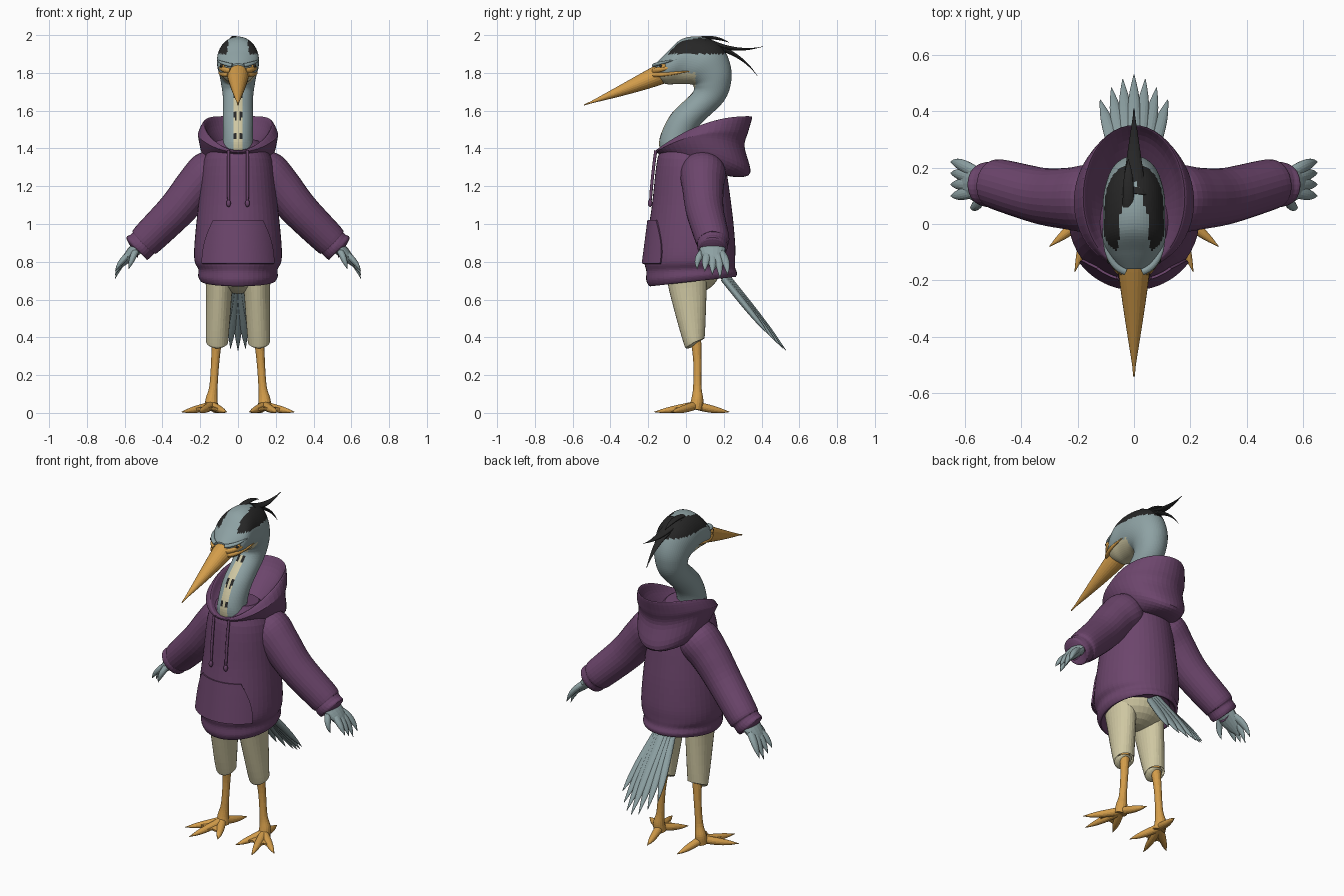
import bpy, bmesh
from math import sin, cos, asin, pi
from mathutils import Vector

if "Cube" in bpy.data.objects:
    bpy.data.objects.remove(bpy.data.objects["Cube"])


def material(name, red, green, blue):
    created = bpy.data.materials.new(name)
    created.use_nodes = True
    colour = (red, green, blue, 1)
    created.diffuse_color = colour
    created.node_tree.nodes["Principled BSDF"].inputs["Base Color"].default_value = colour
    return created


PURPLE = material("plum cloth", .15, .06, .15)
GREY = material("blue grey feather", .27, .36, .37)
BLACK = material("black feather", .02, .02, .02)
CREAM = material("cream", .62, .57, .36)
ORANGE = material("orange skin", .66, .34, .07)
ACROSS = Vector((1, 0, 0))
ALONG = Vector((0, 1, 0))
built = []


def make(name, verts, faces, mat, mirror=False, thick=0):
    """Mesh object, optionally mirrored across x or given a thickness."""
    mesh = bpy.data.meshes.new(name)
    mesh.from_pydata(verts, [], faces)
    bm = bmesh.new()
    bm.from_mesh(mesh)
    bmesh.ops.recalc_face_normals(bm, faces=bm.faces)
    bm.to_mesh(mesh)
    bm.free()
    mesh.materials.append(mat)
    part = bpy.data.objects.new(name, mesh)
    bpy.context.collection.objects.link(part)
    if thick:
        solid = part.modifiers.new("thickness", "SOLIDIFY")
        solid.thickness, solid.offset = thick, 0
    if mirror:
        part.modifiers.new("mirror", "MIRROR")
    built.append(part)
    return part


def blend(rings, steps):
    """Catmull-Rom interpolation from ring to ring."""
    result, last = [], len(rings) - 1
    for i in range(last):
        group = (rings[max(i - 1, 0)], rings[i], rings[i + 1], rings[min(i + 2, last)])
        for step in range(steps):
            t = step / steps
            result.append([b + (c - a) * (t / 2) + (a * 2 - b * 5 + c * 4 - d) * (t * t / 2)
                           + (b * 3 - a - c * 3 + d) * (t ** 3 / 2)
                           for a, b, c, d in zip(*group)])
    return result + [rings[-1]]


def loft(name, rings, mat, steps=5, closed=True, **options):
    rings = blend(rings, steps)
    count, faces = len(rings[0]), []
    for row in range(0, (len(rings) - 1) * count, count):
        for j in range(count if closed else count - 1):
            k = (j + 1) % count
            faces.append((row + j, row + k, row + count + k, row + count + j))
    verts = [point for ring in rings for point in ring]
    if closed:
        faces.append(range(count))
        faces.append(range(len(verts) - count, len(verts)))
    return make(name, verts, faces, mat, **options)


def hoop(front_y, front_z, back_y, back_z, half, arch=0, span=None, count=48):
    """Ellipse through a front and a back point, with its sides raised by arch."""
    front, back = Vector((0, front_y, front_z)), Vector((0, back_y, back_z))
    if span:
        angles = [asin(span / half) * (2 * j / (count - 1) - 1) for j in range(count)]
    else:
        angles = [2 * pi * j / count for j in range(count)]
    return [(front + back) / 2 + (front - back) / 2 * cos(angle)
            + Vector((half * sin(angle), 0, arch * sin(angle) ** 2)) for angle in angles]


def tube(name, path, mat, side=ACROSS, count=16, steps=5, **options):
    """Sweep along points of x, y, z, half width and, if it differs, half depth."""
    rings, centres = [], [Vector(point[:3]) for point in path]
    for i, (centre, point) in enumerate(zip(centres, path)):
        tangent = (centres[min(i + 1, len(path) - 1)] - centres[max(i - 1, 0)]).normalized()
        wide = (side - tangent * side.dot(tangent)).normalized()
        deep = tangent.cross(wide)
        turns = [2 * pi * j / count for j in range(count)]
        rings.append([centre + wide * point[3] * cos(turn) + deep * point[-1] * sin(turn)
                      for turn in turns])
    return loft(name, rings, mat, steps, **options)


def taper(name, start, bend, tip, width, depth, mat, power=3, **options):
    """Curved horn or feather that narrows to its tip."""
    start, bend, tip = Vector(start), Vector(bend), Vector(tip)
    path = []
    for i in range(13):
        t = i / 12
        centre = start.lerp(bend, t).lerp(bend.lerp(tip, t), t)
        size = max(1 - t ** power, .05)
        path.append((*centre, width * size, depth * size))
    return tube(name, path, mat, steps=1, **options)


def ball(name, centre, size, mat, **options):
    x, y, z = centre
    turns = [pi * max(i, .1) / 12 for i in range(12)] + [pi * .99]
    path = [(x, y, z - size[2] * cos(t), size[0] * sin(t), size[1] * sin(t)) for t in turns]
    return tube(name, path, mat, steps=1, **options)


# Hoodie body with gathered hem
loft("hoodie_body", [hoop(*ring) for ring in (
    (-.16, .7, .23, .75, .16), (-.19, .67, .26, .72, .19), (-.21, .7, .27, .74, .21),
    (-.21, .75, .26, .77, .21), (-.22, .8, .26, .81, .23), (-.21, .9, .26, .9, .23),
    (-.18, 1.1, .24, 1.1, .21), (-.15, 1.35, .2, 1.33, .18),
    (-.1, 1.45, .12, 1.43, .11))], PURPLE)

# Front pocket with slanted openings
pocket_rows = []
for row in range(5):
    t = row / 4
    height = .79 + .23 * t
    pocket_rows.append(hoop(-.23 + .03 * t, height, .26, height, .24 - .02 * t,
                            span=.19 - .06 * t * t))
loft("pocket", pocket_rows, PURPLE, closed=False, thick=.009)

# Hood: outer bag, rim and lining
loft("hood", [hoop(*ring) for ring in (
    (-.04, 1.33, .14, 1.28, .11), (-.1, 1.36, .25, 1.25, .15), (-.14, 1.37, .34, 1.27, .19, .05),
    (-.16, 1.38, .31, 1.41, .21, .06), (-.16, 1.38, .33, 1.49, .21, .05),
    (-.16, 1.39, .35, 1.57, .18, .05), (-.13, 1.39, .3, 1.5, .15, .03),
    (-.05, 1.38, .15, 1.38, .08))], PURPLE)

# Drawstrings with knotted ends
taper("drawstring", (.05, -.16, 1.39), (.05, -.18, 1.25), (.05, -.19, 1.1),
      .008, .008, PURPLE, power=20, mirror=True)
ball("string_end", (.05, -.19, 1.11), (.012, .012, .02), PURPLE, mirror=True)

# Sleeves with gathered cuffs
tube("sleeve", [(.07, .08, 1.32, .09), (.15, .09, 1.27, .12), (.23, .09, 1.19, .11),
                (.33, .1, 1.07, .1), (.48, .14, .92, .09), (.5, .14, .9, .08),
                (.52, .14, .88, .08), (.54, .14, .87, .07), (.53, .14, .87, .05)],
     PURPLE, side=ALONG, count=28, mirror=True)

# Feathered hands
taper("palm", (.5, .14, .9), (.57, .14, .85), (.63, .15, .76), .07, .035,
      GREY, side=ALONG, mirror=True)
for i in range(4):
    y = .1 + .04 * i
    taper(f"finger_feather_{i + 1}", (.56, .12 + .02 * i, .85), (.62, y, .81),
          (.65, y, .71 + .02 * abs(i - 2)), .023, .018, GREY, side=ALONG, mirror=True)
taper("thumb_feather", (.54, .1, .86), (.56, .05, .82), (.58, .06, .76), .02, .018,
      GREY, side=ALONG, mirror=True)

# Neck and head in one sweep
head = loft("neck_and_head", [hoop(*ring, count=64) for ring in (
    (-.13, 1.35, .03, 1.34, .09), (-.14, 1.45, .03, 1.43, .08), (-.08, 1.58, .07, 1.52, .08),
    (.03, 1.69, .2, 1.65, .08), (.04, 1.73, .24, 1.76, .09), (.02, 1.74, .23, 1.86, .1),
    (-.02, 1.74, .18, 1.95, .11), (-.06, 1.74, .08, 1.99, .11), (-.1, 1.74, -.02, 1.98, .11),
    (-.13, 1.75, -.1, 1.91, .09), (-.16, 1.77, -.16, 1.85, .05))], GREY, steps=8)
head.data.materials.append(BLACK)
head.data.materials.append(CREAM)
for face in head.data.polygons:
    x, y, z = abs(face.center.x), face.center.y, face.center.z
    crown = min(.05, (.18 - y) / 3) + max(0, -.04 - y) / 5
    if z > 1.9 and x > crown:
        face.material_index = 1
    elif 1.72 < z < 1.8 and y < .05:
        face.material_index = 2
    elif z < 1.7 and x < .022 and face.normal.y < -.2:
        dashed = x > .008 and (z * 9) % 1 < .3
        face.material_index = 1 if dashed else 2

# Crest plumes
taper("upper_plume", (0, .1, 1.97), (0, .26, 1.9), (0, .41, 1.94), .045, .02, BLACK, power=1)
taper("lower_plume", (0, .15, 1.94), (0, .3, 1.9), (0, .38, 1.78), .035, .016, BLACK, power=1)
taper("short_plume", (-.02, .06, 1.98), (-.02, .15, 2), (-.02, .23, 1.96), .02, .01, BLACK)

# Bill, mouth corners, eyes and brows
taper("bill", (0, -.12, 1.8), (0, -.3, 1.72), (0, -.54, 1.63), .06, .055, ORANGE,
      power=1.3, count=24)
taper("mouth_corner", (.05, -.17, 1.79), (.1, -.12, 1.79), (.1, .03, 1.81), .012, .012,
      ORANGE, mirror=True)
taper("eye_skin", (.04, -.17, 1.81), (.09, -.14, 1.82), (.1, -.07, 1.83), .012, .015,
      ORANGE, mirror=True)
ball("eye", (.08, -.12, 1.835), (.017, .019, .016), ORANGE, mirror=True)
ball("pupil", (.087, -.132, 1.837), (.009, .009, .008), BLACK, mirror=True)
taper("brow", (.03, -.17, 1.84), (.09, -.15, 1.85), (.11, -.05, 1.87), .012, .01,
      GREY, mirror=True)

# Shorts
ball("shorts_seat", (0, .03, .76), (.17, .15, .13), CREAM, count=32)
tube("shorts_leg", [(.1, 0, .78, .08, .11), (.1, .01, .66, .07, .1), (.11, .04, .4, .06, .06),
                    (.11, .05, .38, .055), (.11, .05, .39, .04)],
     CREAM, count=28, mirror=True)

# Shanks
tube("shank", [(.11, .05, .42, .03), (.12, .06, .28, .022), (.13, .06, .14, .022),
               (.14, .06, .07, .032), (.14, .05, .02, .036)], ORANGE, mirror=True)

# Toes and webbing
ankle = Vector((.14, .05, .04))
tips = {"outer_toe": (.3, -.08), "middle_toe": (.21, -.17),
        "inner_toe": (.06, -.11), "back_toe": (.1, .23)}
for name, (x, y) in tips.items():
    tip = Vector((x, y, .005))
    bend = ankle.lerp(tip, .5)
    bend.z = .016
    across = Vector((ankle.y - y, x - ankle.x, 0))
    taper(name, ankle, bend, tip, .023, .022, ORANGE, side=across, mirror=True)
outer, middle, inner = [ankle.lerp(Vector((*tips[name], .005)), .65)
                        for name in ("outer_toe", "middle_toe", "inner_toe")]
rim = [outer, ankle.lerp((outer + middle) / 2, .8), middle,
       ankle.lerp((middle + inner) / 2, .8), inner]
make("toe_web", [ankle] + rim, [(0, i, i + 1) for i in range(1, 5)], ORANGE,
     mirror=True, thick=.012)

# Tail fan, longest in the middle
for i in range(-3, 4):
    reach = 1 - .03 * abs(i) - .02 * i * i
    root = Vector((.014 * i, .2, .74 - .01 * abs(i)))
    tip = root + Vector((.026 * i, .33 * reach, -.41 * reach))
    taper(f"tail_feather_{i + 4}", root, root.lerp(tip, .5), tip, .028, .018, GREY, power=4)

# Smooth shading with crisp edges
for part in bpy.context.view_layer.objects:
    part.select_set(part in built)
bpy.context.view_layer.objects.active = built[0]
bpy.ops.object.shade_smooth_by_angle(angle=pi / 4)
